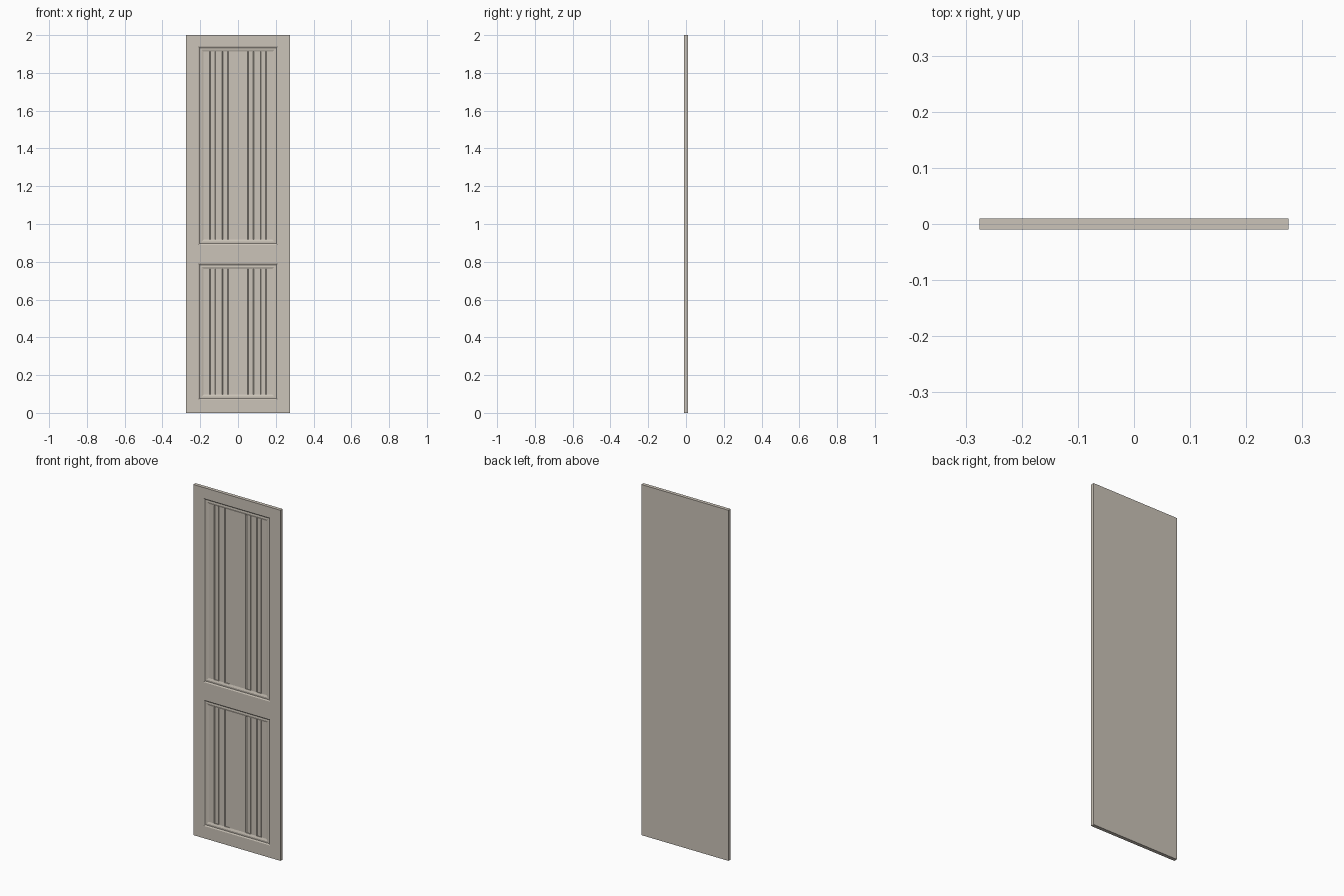
import bpy, bmesh

if "Cube" in bpy.data.objects:
    bpy.data.objects.remove(bpy.data.objects["Cube"])

W, H, T = 0.275, 2.0, 0.01           # half width, height, half thickness
PX = 0.21                            # half width of the panel openings
OPENINGS = {"lower": (0.07, 0.79), "upper": (0.89, 1.94)}
# moulding section: (inset from opening edge, y)
MOULD = [(0.0, -T), (0.007, -0.006), (0.017, -0.007), (0.028, -0.003)]
# groove spans on the boarded panel
GROOVES = [(-0.15, -0.118), (-0.084, -0.05), (0.05, 0.084), (0.118, 0.15)]

mat = bpy.data.materials.new("beige_paint")
mat.diffuse_color = (0.60, 0.55, 0.48, 1)
mat.use_nodes = True
mat.node_tree.nodes["Principled BSDF"].inputs["Base Color"].default_value = mat.diffuse_color


def finish(bm, name):
    bmesh.ops.remove_doubles(bm, verts=bm.verts, dist=1e-5)
    me = bpy.data.meshes.new(name)
    bm.to_mesh(me)
    bm.free()
    ob = bpy.data.objects.new(name, me)
    me.materials.append(mat)
    bpy.context.collection.objects.link(ob)
    return ob


def face(bm, pts):
    return bm.faces.new([bm.verts.new(p) for p in pts])


# Door slab: front frame cells around the two openings, then back and edges
bm = bmesh.new()
xs = [-W, -PX, PX, W]
zs = [0] + [z for span in OPENINGS.values() for z in span] + [H]
for i in range(3):
    for j in range(len(zs) - 1):
        if i == 1 and j % 2 == 1:
            continue
        a, b, c, d = xs[i], xs[i + 1], zs[j], zs[j + 1]
        face(bm, [(a, -T, c), (b, -T, c), (b, -T, d), (a, -T, d)])
face(bm, [(W, T, 0), (-W, T, 0), (-W, T, H), (W, T, H)])
face(bm, [(W, -T, 0), (W, T, 0), (W, T, H), (W, -T, H)])
face(bm, [(-W, T, 0), (-W, -T, 0), (-W, -T, H), (-W, T, H)])
face(bm, [(-W, -T, H), (W, -T, H), (W, T, H), (-W, T, H)])
face(bm, [(-W, T, 0), (W, T, 0), (W, -T, 0), (-W, -T, 0)])
finish(bm, "door_frame")


def rect(inset, y, z0, z1):
    x = PX - inset
    return [(-x, y, z0 + inset), (x, y, z0 + inset),
            (x, y, z1 - inset), (-x, y, z1 - inset)]


for label, (z0, z1) in OPENINGS.items():
    # Stepped moulding running round the opening
    bm = bmesh.new()
    for (i0, y0), (i1, y1) in zip(MOULD, MOULD[1:]):
        o, n = rect(i0, y0, z0, z1), rect(i1, y1, z0, z1)
        for k in range(4):
            m = (k + 1) % 4
            face(bm, [o[k], o[m], n[m], n[k]])
    finish(bm, label + "_moulding")

    # Boarded panel with vertical grooves, closed at both groove ends
    inset, y = MOULD[-1]
    deep, s = y + 0.004, 0.005
    x, a, b = PX - inset, z0 + inset, z1 - inset
    prof = [(-x, y)]
    bm = bmesh.new()
    for l, r in GROOVES:
        g = [(l, y), (l + s, deep), (r - s, deep), (r, y)]
        prof += g
        face(bm, [(px, py, a) for px, py in g])
        face(bm, [(px, py, b) for px, py in reversed(g)])
    prof.append((x, y))
    for (xa, ya), (xb, yb) in zip(prof, prof[1:]):
        face(bm, [(xa, ya, a), (xb, yb, a), (xb, yb, b), (xa, ya, b)])
    finish(bm, label + "_boarded_panel")
